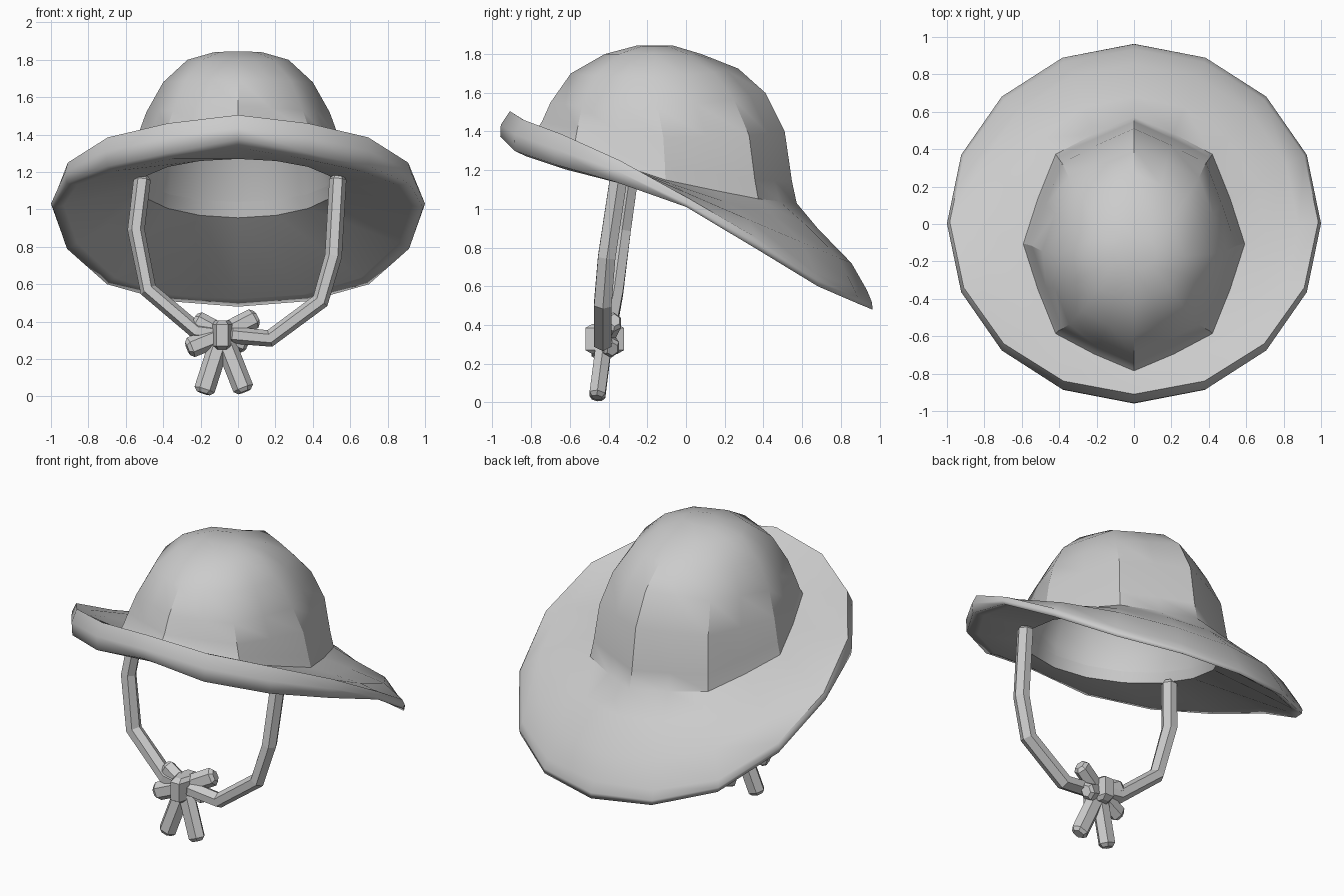
import bpy, bmesh, math
from mathutils import Vector

if "Cube" in bpy.data.objects:
    bpy.data.objects.remove(bpy.data.objects["Cube"])

N = 16


def ring(yf, yb, rx, z, bulge=1.0):
    """Oval ring; z holds front/side/back heights or nine heights from front to back.
    bulge 0 gives a true octagon, 1 a sixteen-sided oval."""
    pts = []
    for k in range(N):
        a = 2 * math.pi * k / N
        s = -math.cos(a)
        if len(z) == 9:
            h = z[min(k, N - k)]
        else:
            h = z[1] + (z[2] - z[0]) / 2 * s + ((z[0] + z[2]) / 2 - z[1]) * s * s
        pts.append(Vector((rx * math.sin(a), (yf + yb) / 2 + (yb - yf) / 2 * s, h)))
    for k in range(1, N, 2):  # pull odd points toward the chords: eight panels
        pts[k] = ((pts[k - 1] + pts[(k + 1) % N]) / 2).lerp(pts[k], bulge)
    return pts


def finish(bm, name):
    bmesh.ops.recalc_face_normals(bm, faces=bm.faces)
    me = bpy.data.meshes.new(name)
    bm.to_mesh(me)
    bm.free()
    ob = bpy.data.objects.new(name, me)
    bpy.context.collection.objects.link(ob)
    return ob


def loft(rings, name):
    bm = bmesh.new()
    loops = [[bm.verts.new(p) for p in r] for r in rings]
    for a, b in zip(loops, loops[1:]):
        n = len(a)
        for i in range(n):
            bm.faces.new((a[i], a[(i + 1) % n], b[(i + 1) % n], b[i]))
    bm.faces.new(loops[0])
    bm.faces.new(loops[-1])
    return finish(bm, name)


def cord(name, path, r=0.046, depth=0.052, sides=6, chamfer=0.02):
    """Faceted cord swept along a path lying roughly in XZ, with chamfered ends."""
    P = [Vector(p) for p in path]
    d0, d1 = (P[1] - P[0]).normalized(), (P[-1] - P[-2]).normalized()
    P = [P[0], P[0] + d0 * chamfer] + P[1:-1] + [P[-1] - d1 * chamfer, P[-1]]
    rings = []
    for i, p in enumerate(P):
        a = (P[i] - P[i - 1]).normalized() if i else d0
        b = (P[i + 1] - P[i]).normalized() if i < len(P) - 1 else d1
        t = (a + b).normalized()
        u = t.cross(Vector((0, 1, 0))).normalized()
        v = u.cross(t)
        k = 0.65 if i in (0, len(P) - 1) else 1
        rings.append([p + k * (u * r * math.cos(2 * math.pi * j / sides)
                               + v * depth * math.sin(2 * math.pi * j / sides))
                      for j in range(sides)])
    return loft(rings, name)


# Hat shell: crown top down to the brim, round the lip, back up inside
crown = [
    (-.25, -.07, .13, (1.845, 1.84, 1.845)),
    (-.42, .08, .27, (1.80, 1.80, 1.80)),
    (-.595, .27, .40, (1.70, 1.68, 1.725)),
    (-.70, .41, .49, (1.55, 1.52, 1.60)),
    (-.745, .51, .545, (1.45, 1.37, 1.40)),
]
rings = [ring(*c, .12) for c in crown]
rings += [
    ring(-.765, .548, .575, (1.42, 1.22, 1.14), .12),
    ring(-.785, .572, .592, (1.40, 1.15, 1.03), .2),
    ring(-.83, .68, .71, (1.43, 1.13, .90)),
    ring(-.88, .855, .88, (1.475, 1.09, .72)),
    ring(-.91, .935, .985, (1.505, 1.46, 1.385, 1.25, 1.055, .85, .67, .595, .58)),
    ring(-.957, .962, 1.0, (1.435, 1.385, 1.31, 1.20, 1.03, .82, .63, .54, .515)),
    ring(-.96, .963, .99, (1.375, 1.30, 1.23, 1.14, 1.01, .79, .60, .51, .48)),
    ring(-.89, .91, .93, (1.33, 1.27, 1.205, 1.13, 1.02, .82, .635, .545, .52)),
    ring(-.72, .515, .53, (1.27, 1.12, .955)),
    ring(-.70, .505, .515, (1.34, 1.18, 1.04)),
]
inner_start = len(rings)
for yf, yb, rx, z in reversed(crown):
    rings.append(ring(yf * .95 + .005, yb * .93 - .005, rx * .92,
                      [h - .04 for h in z], .5))
hat = loft(rings, "hat_crown_and_brim")
bpy.context.view_layer.objects.active = hat
hat.select_set(True)
bpy.ops.object.shade_smooth_by_angle(angle=math.radians(36))
hat.select_set(False)
# Crease the lower panel seams, soften the lip's underside, crease the headband
for e in hat.data.edges:
    (r0, k0), (r1, k1) = sorted(divmod(i, N) for i in e.vertices)
    if k0 == k1 and k0 % 2 == 0 and 3 <= r0 <= 5:
        e.use_edge_sharp = True
    elif r0 == r1 and r0 in (10, 11, 12):
        e.use_edge_sharp = False
    elif r0 == r1 and r0 in (inner_start - 1, inner_start - 2):
        e.use_edge_sharp = True

# Chin straps
cord("right_strap", [(.535, -.345, 1.18), (.51, -.41, .75), (.44, -.43, .51),
                     (.17, -.43, .31), (-.05, -.43, .33)])
cord("left_strap", [(-.51, -.29, 1.18), (-.545, -.33, .89), (-.48, -.37, .57),
                    (-.22, -.41, .35), (-.06, -.42, .33)])

# Knot, bow loops and tails
knot = Vector((-.085, -.42, .33))
cord("bow_knot", [(-.085, -.42, .25), (-.085, -.42, .405)], .062, .115)
ends = {"loop_upper_left": (-.235, -.40, .41), "loop_upper_right": (.10, -.37, .425),
        "loop_lower_left": (-.27, -.45, .255), "loop_lower_right": (.045, -.38, .275),
        "tail_left": (-.185, -.46, .017), "tail_right": (.035, -.46, .025)}
for name, end in ends.items():
    cord("bow_" + name, [knot, end], .056, .047)
